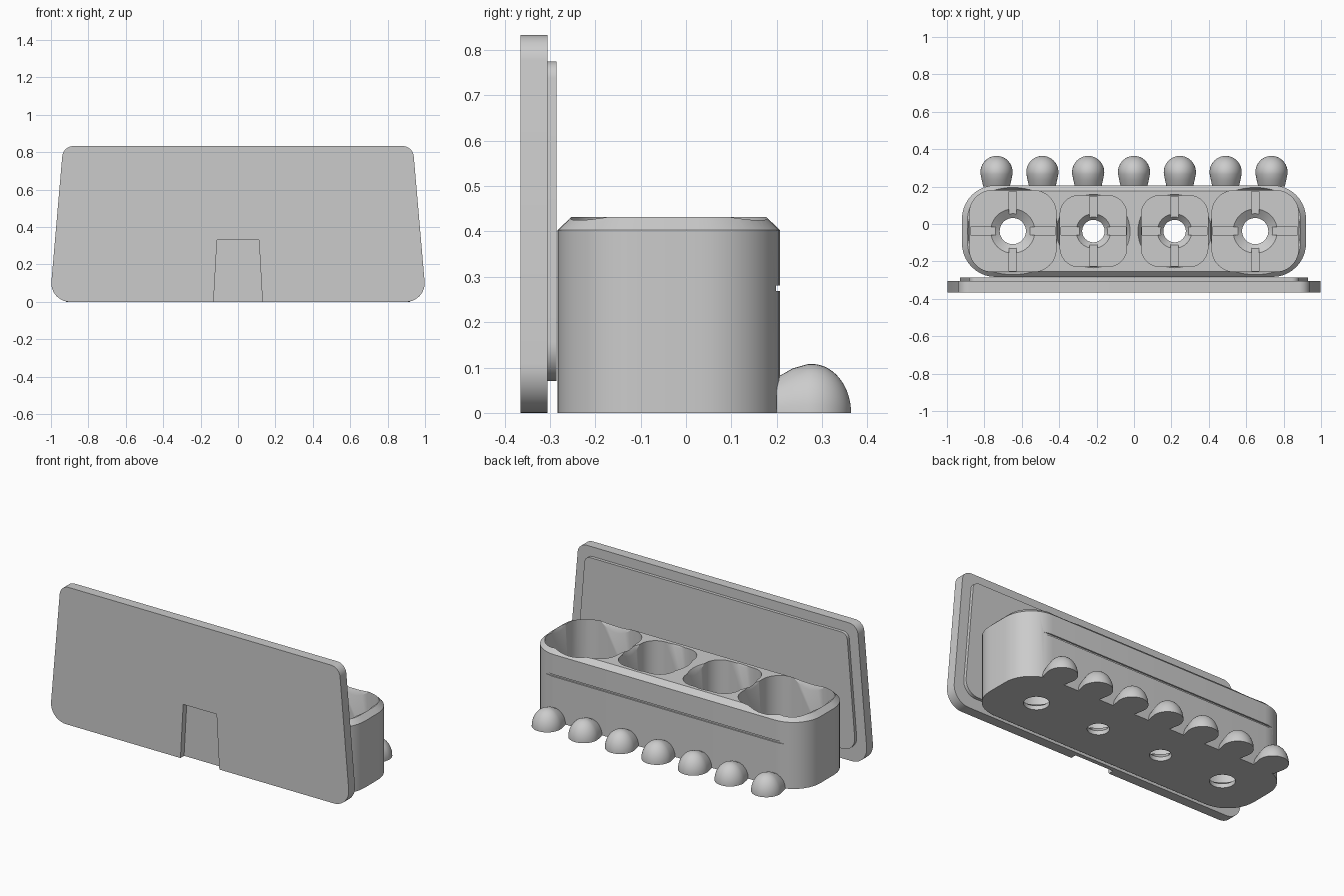
import bpy, bmesh
from math import sin, cos, pi, tan
from mathutils import Vector

if "Cube" in bpy.data.objects:
    bpy.data.objects.remove(bpy.data.objects["Cube"])

grey = bpy.data.materials.new("plain grey")
grey.use_nodes = True
grey.diffuse_color = (0.6, 0.6, 0.6, 1)
grey.node_tree.nodes["Principled BSDF"].inputs["Base Color"].default_value = (0.6, 0.6, 0.6, 1)


def loft(name, rings):
    """Closed solid through a list of equal-length 3D rings."""
    bm = bmesh.new()
    loops = [[bm.verts.new(p) for p in ring] for ring in rings]
    n = len(loops[0])
    for a, b in zip(loops, loops[1:]):
        for i in range(n):
            j = (i + 1) % n
            bm.faces.new((a[i], a[j], b[j], b[i]))
    bm.faces.new(loops[0])
    bm.faces.new(loops[-1])
    bmesh.ops.recalc_face_normals(bm, faces=bm.faces)
    mesh = bpy.data.meshes.new(name)
    bm.to_mesh(mesh)
    bm.free()
    mesh.materials.append(grey)
    ob = bpy.data.objects.new(name, mesh)
    bpy.context.collection.objects.link(ob)
    return ob


def rounded(corners, radii, steps=10):
    """Convex outline with each corner replaced by an arc."""
    out = []
    for i, (c, r) in enumerate(zip(corners, radii)):
        c = Vector(c)
        u = (Vector(corners[i - 1]) - c).normalized()
        v = (Vector(corners[(i + 1) % len(corners)]) - c).normalized()
        half = u.angle(v) / 2
        centre = c + (u + v).normalized() * (r / sin(half))
        start = c + u * (r / tan(half)) - centre
        end = c + v * (r / tan(half)) - centre
        sweep = pi - 2 * half
        for k in range(steps + 1):
            t = k / steps
            out.append(centre + (start * sin((1 - t) * sweep) + end * sin(t * sweep)) / sin(sweep))
    return out


def rect(cx, cy, hx, hy, r):
    box = [(cx - hx, cy - hy), (cx + hx, cy - hy), (cx + hx, cy + hy), (cx - hx, cy + hy)]
    return rounded(box, [r] * 4)


def trapezoid(low, high, z0, z1):
    return [(-low, z0), (low, z0), (high, z1), (-high, z1)]


def flat(outline, z):
    return [(x, y, z) for x, y in outline]


def upright(outline, y):
    return [(x, y, z) for x, z in outline]


def circle(cx, cy, r, z, n=48):
    return [(cx + r * cos(2 * pi * i / n), cy + r * sin(2 * pi * i / n), z) for i in range(n)]


def block(x0, x1, y0, y1, z0, z1):
    base = [(x0, y0), (x1, y0), (x1, y1), (x0, y1)]
    return loft("cutter", [flat(base, z0), flat(base, z1)])


def cut(ob, cutter):
    cutter.hide_render = True
    mod = ob.modifiers.new("cut", "BOOLEAN")
    mod.operation = "DIFFERENCE"
    mod.solver = "EXACT"
    mod.object = cutter
    bpy.context.view_layer.objects.active = ob
    bpy.ops.object.modifier_apply(modifier=mod.name)
    bpy.data.objects.remove(cutter)


def smooth(ob):
    bpy.ops.object.select_all(action="DESELECT")
    ob.select_set(True)
    bpy.context.view_layer.objects.active = ob
    bpy.ops.object.shade_smooth_by_angle(angle=0.5)


# Front plate with a shallow tapered notch
shape = rounded(trapezoid(1.007, 0.935, 0, 0.833), [0.1, 0.1, 0.06, 0.06])
plate = loft("front_plate", [upright(shape, -0.365), upright(shape, -0.305)])
notch = trapezoid(0.132, 0.112, -0.03, 0.33)
cut(plate, loft("cutter", [upright(notch, -0.4), upright(notch, -0.33)]))
smooth(plate)

# Raised panel on the back of the plate
shape = rounded(trapezoid(0.938, 0.878, 0.07, 0.775), [0.08, 0.08, 0.04, 0.04])
smooth(loft("back_panel", [upright(shape, -0.305), upright(shape, -0.286)]))

# Planter body with chamfered rim
CY, TOP = -0.038, 0.432
outer = rect(0, CY, 0.92, 0.245, 0.18)
inner = rect(0, CY, 0.89, 0.215, 0.15)
body = loft("planter_body", [flat(outer, 0), flat(outer, 0.403), flat(inner, TOP)])

# Four pockets, each with a dished rim, floor channels and a funnel drain
FLOOR = 0.06
pockets = [(0.648, 0.231, 0.217, 0.12, 0.242, 0.118, 0.07),
           (0.217, 0.178, 0.19, 0.1, 0.196, 0.092, 0.06)]
for px, hx, hy, corner, rim, funnel, hole in pockets:
    for x in (-px, px):
        shape = rect(x, CY, hx, hy, corner)
        cut(body, loft("cutter", [flat(shape, FLOOR), flat(shape, 0.6)]))
        cut(body, loft("cutter", [circle(x, CY, rim - 0.05, TOP - 0.1),
                                  circle(x, CY, rim + 0.005, TOP + 0.01)]))
        cut(body, loft("cutter", [circle(x, CY, hole, -0.05), circle(x, CY, hole, 0.025),
                                  circle(x, CY, funnel, FLOOR),
                                  circle(x, CY, funnel, FLOOR + 0.05)]))
        w, e = 0.021, 0.004
        cut(body, block(x - hx + e, x + hx - e, CY - w, CY + w, 0.042, 0.1))
        cut(body, block(x - w, x + w, CY - hy + e, CY + hy - e, 0.042, 0.1))

# Thin slot along the back wall
cut(body, block(-1, 1, 0.198, 0.3, 0.269, 0.281))
smooth(body)

# Row of seven rounded toes along the back
def toe_ring(x, y, w, h, n=20):
    return [(x + w * cos(pi * i / n), y, h * sin(pi * i / n)) for i in range(n + 1)]

for i in range(7):
    x = (i - 3) * 0.245
    rings = [toe_ring(x, 0.2, 0.071, 0.078), toe_ring(x, 0.235, 0.079, 0.098)]
    for k in range(-1, 14):
        t = k / 14 * pi / 2
        rings.append(toe_ring(x, 0.277 + 0.087 * sin(t), 0.086 * cos(t), 0.108 * cos(t)))
    rings.append(toe_ring(x, 0.364, 0.001, 0.001))
    smooth(loft(f"toe_{i + 1}", rings))
